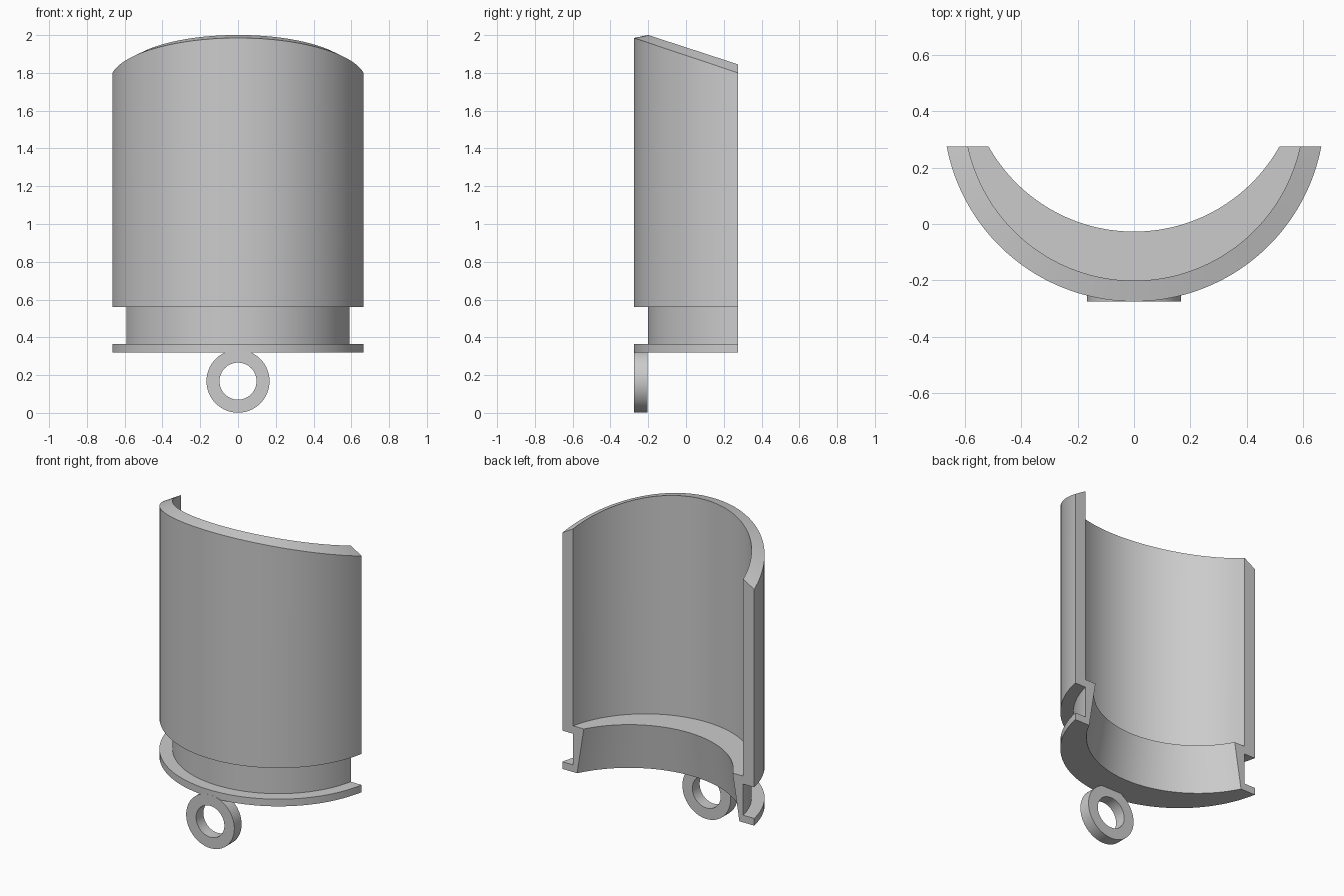
import bpy, bmesh, math

if "Cube" in bpy.data.objects:
    bpy.data.objects.remove(bpy.data.objects["Cube"])

CUT = 0.275      # y of the flat rear cut
CY = 0.402       # axis of the outer shell
TY = 0.565       # axis of the off-centre throat
R_OUT, R_IN = 0.677, 0.603

grey = bpy.data.materials.new("plain_grey")
grey.diffuse_color = (0.6, 0.6, 0.6, 1)
grey.use_nodes = True
grey.node_tree.nodes["Principled BSDF"].inputs["Base Color"].default_value = grey.diffuse_color


def finish(name, bm):
    bmesh.ops.recalc_face_normals(bm, faces=bm.faces)
    mesh = bpy.data.meshes.new(name)
    bm.to_mesh(mesh)
    bm.free()
    mesh.materials.append(grey)
    obj = bpy.data.objects.new(name, mesh)
    bpy.context.collection.objects.link(obj)
    bpy.ops.object.select_all(action='DESELECT')
    obj.select_set(True)
    bpy.context.view_layer.objects.active = obj
    bpy.ops.object.shade_smooth_by_angle(angle=math.radians(30))
    return obj


def bridge(bm, rings, closed):
    n = len(rings[0])
    for i in range(len(rings) if closed else len(rings) - 1):
        a, b = rings[i], rings[(i + 1) % len(rings)]
        for k in range(n):
            m = (k + 1) % n
            bm.faces.new((a[k], a[m], b[m], b[k]))


# Half-round shell: profile of (axis y, radius, height), height may follow y
def rim_outer(y):
    return 1.8925 - 0.336 * y


def rim_inner(y):
    return 1.935 - 0.326 * y


profile = [
    (CY, R_OUT, 0.56), (CY, R_OUT, rim_outer),      # outer wall
    (CY, R_IN, rim_inner), (CY, R_IN, 0.61),        # inner wall
    (TY, 0.592, 0.61), (TY, 0.633, 0.32),           # ledge and tapered throat
    (CY, R_OUT, 0.32), (CY, R_OUT, 0.365),          # bottom flange
    (CY, R_IN, 0.365), (CY, R_IN, 0.56),            # neck groove
]
bm = bmesh.new()
sections = []
STEPS = 72
for i in range(STEPS + 1):
    t = 2 * i / STEPS - 1
    ring = []
    for cy, r, h in profile:
        a = t * math.acos((cy - CUT) / r)
        x, y = r * math.sin(a), cy - r * math.cos(a)
        ring.append(bm.verts.new((x, y, h(y) if callable(h) else h)))
    sections.append(ring)
bridge(bm, sections, False)
bm.faces.new(sections[0])
bm.faces.new(sections[-1])
finish("half_round_shell", bm)

# Hanging ring under the flange
bm = bmesh.new()
rings = []
for i in range(64):
    a = 2 * math.pi * i / 64
    rings.append([bm.verts.new((r * math.sin(a), y, 0.168 - r * math.cos(a)))
                  for r, y in ((0.167, -0.275), (0.167, -0.203),
                               (0.098, -0.203), (0.098, -0.275))])
bridge(bm, rings, True)
finish("hanging_ring", bm)
